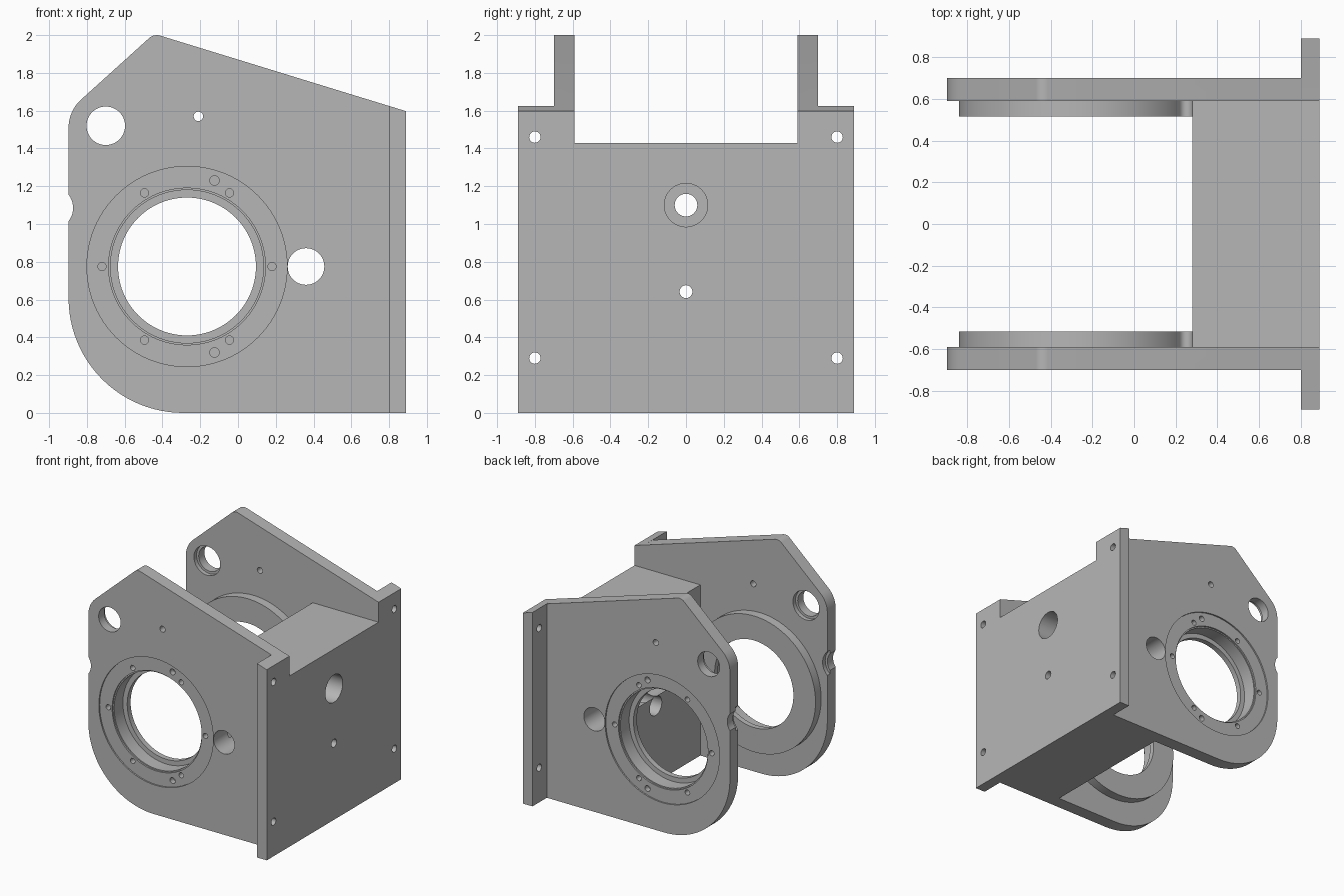
import bpy, bmesh
from math import sin, cos, pi, radians

if "Cube" in bpy.data.objects:
    bpy.data.objects.remove(bpy.data.objects["Cube"])

grey = bpy.data.materials.new("cast_grey")
grey.use_nodes = True
grey.diffuse_color = (0.47, 0.47, 0.47, 1)
grey.node_tree.nodes["Principled BSDF"].inputs["Base Color"].default_value = (0.47, 0.47, 0.47, 1)

BX, BZ = -0.27, 0.775          # bearing bore centre
INNER, OUTER, LIP = 0.59, 0.70, 0.515   # cheek faces and boss face
FRONT_X, PLATE_X, BLOCK_X = 0.89, 0.80, 0.28
END = 0.89


def arc(cx, cz, r, a0, a1, n):
    return [(cx + r * cos(a0 + (a1 - a0) * i / n),
             cz + r * sin(a0 + (a1 - a0) * i / n)) for i in range(n + 1)]


def circle(cx, cz, r, n=48):
    return arc(cx, cz, r, 0, 2 * pi, n)[:-1]


def rect(x0, x1, z0, z1):
    return [(x0, z0), (x1, z0), (x1, z1), (x0, z1)]


def prism(name, pts, lo, hi, axis="Y"):
    """Extrude a 2D outline along X or Y."""
    lo, hi = sorted((lo, hi))
    bm = bmesh.new()
    put = (lambda p, d: (p[0], d, p[1])) if axis == "Y" else (lambda p, d: (d, p[0], p[1]))
    face = bm.faces.new([bm.verts.new(put(p, lo)) for p in pts])
    ext = bmesh.ops.extrude_face_region(bm, geom=[face])
    step = (0, hi - lo, 0) if axis == "Y" else (hi - lo, 0, 0)
    moved = [v for v in ext["geom"] if isinstance(v, bmesh.types.BMVert)]
    bmesh.ops.translate(bm, verts=moved, vec=step)
    bmesh.ops.recalc_face_normals(bm, faces=bm.faces)
    mesh = bpy.data.meshes.new(name)
    bm.to_mesh(mesh)
    bm.free()
    mesh.materials.append(grey)
    ob = bpy.data.objects.new(name, mesh)
    bpy.context.scene.collection.objects.link(ob)
    return ob


def combine(tool, op):
    """Apply a boolean to the body, then discard the tool."""
    mod = body.modifiers.new(op, "BOOLEAN")
    mod.operation, mod.object, mod.solver = op, tool, "EXACT"
    bpy.context.view_layer.objects.active = body
    bpy.ops.object.modifier_apply(modifier=mod.name)
    bpy.data.objects.remove(tool)


def add(*args):
    combine(prism(*args), "UNION")


def cut(pts, lo, hi, axis="Y"):
    combine(prism("cutter", pts, lo, hi, axis), "DIFFERENCE")


# Solid block joining the two cheeks
body = prism("bearing_bracket", rect(BLOCK_X, FRONT_X, 0, 1.43), -0.65, 0.65)

# Cheek outline: large lower round, upper corner round, small peak round
cheek = [(FRONT_X, 0)]
cheek += arc(-0.29, 0.607, 0.607, -pi / 2, -pi, 24)
cheek += arc(-0.697, 1.51, 0.20, pi, radians(132), 10)
cheek += arc(-0.43, 1.94, 0.06, radians(132), radians(73), 6)
cheek += [(FRONT_X, 1.597)]
flange = [(PLATE_X, 0), (FRONT_X, 0), (FRONT_X, 1.597), (PLATE_X, 1.625)]

# Boss outline: round with small fillets running into the block
A, FR, FZ = 0.535, 0.032, 0.307
fillet = arc(BLOCK_X - FR, BZ + FZ, FR, 0, A - pi, 8)
boss = [(0.31, BZ + FZ)] + fillet
boss += arc(BX, BZ, 0.57, A, 2 * pi - A, 80)[1:-1]
boss += [(x, 2 * BZ - z) for x, z in reversed(fillet)] + [(0.31, BZ - FZ)]

for s in (-1, 1):
    add("cheek", cheek, s * INNER, s * OUTER)
    add("mounting_flange", flange, s * 0.65, s * END)
    add("bearing_boss", boss, s * LIP, s * 0.62)

for s in (-1, 1):
    out = s * 0.8
    # Shallow ring recess, stepped bearing bore with a chamfer-like step
    cut(circle(BX, BZ, 0.53, 96), s * (OUTER - 0.012), out)
    cut(circle(BX, BZ, 0.415, 96), s * (OUTER - 0.025), out)
    cut(circle(BX, BZ, 0.405, 96), s * 0.56, out)
    cut(circle(BX, BZ, 0.365, 96), s * 0.45, out)
    # Bolt circle and two dowel holes
    for k in range(6):
        a = k * pi / 3
        cut(circle(BX + 0.45 * cos(a), BZ + 0.45 * sin(a), 0.022, 16), s * 0.62, out)
    for dz in (-0.455, 0.455):
        cut(circle(-0.125, BZ + dz, 0.025, 16), s * 0.64, out)
    # Tie rod hole and edge notch, both wider on the inner side
    for cx, cz, r in ((-0.70, 1.52, 0.102), (-0.987, 1.085, 0.114)):
        cut(circle(cx, cz, r), s * 0.5, out)
        cut(circle(cx, cz, r + 0.02), s * 0.5, s * 0.625)
    cut(circle(-0.21, 1.57, 0.025, 20), s * 0.5, out)
    # Flange bolt holes
    for z in (0.29, 1.46):
        cut(circle(s * 0.80, z, 0.03, 24), 0.7, 1.0, "X")

# Cross shaft hole through cheeks and block
cut(circle(0.36, BZ, 0.097), -1, 1)

# Mounting face holes: counterbored from outside and from inside
cut(circle(0, 1.10, 0.06, 32), 0, 1, "X")
cut(circle(0, 1.10, 0.115), 0.45, 1, "X")
cut(circle(0, 0.642, 0.034, 24), 0, 1, "X")
cut(circle(0, 0.642, 0.08, 32), 0, 0.70, "X")

# Smooth the rounds while keeping edges crisp
bpy.ops.object.select_all(action="DESELECT")
body.select_set(True)
bpy.context.view_layer.objects.active = body
bpy.ops.object.shade_smooth_by_angle(angle=radians(25))
